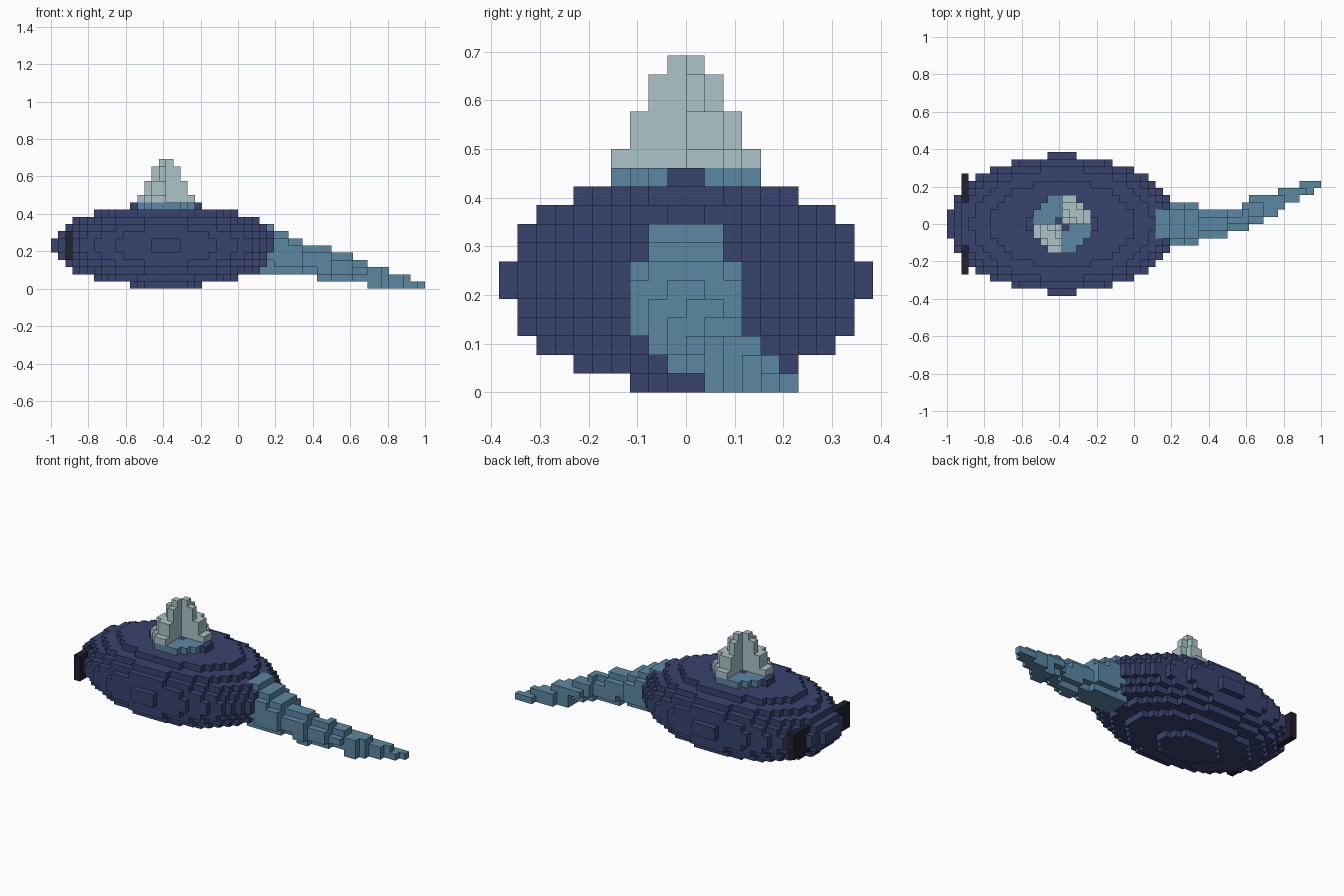
import bpy, bmesh
from math import floor

cube = bpy.data.objects.get("Cube")
if cube:
    bpy.data.objects.remove(cube)

U = 2 / 52              # block size
X0 = 16                 # body centre, in blocks from the nose
parts = {}              # (x, y, z) block -> part name


def linear(c):
    c /= 255
    return c / 12.92 if c <= 0.04045 else ((c + 0.055) / 1.055) ** 2.4


def material(name, rgb):
    m = bpy.data.materials.new(name)
    m.use_nodes = True
    col = [linear(c) for c in rgb] + [1]
    m.diffuse_color = col
    bsdf = m.node_tree.nodes["Principled BSDF"]
    bsdf.inputs["Base Color"].default_value = col
    bsdf.inputs["Roughness"].default_value = 0.8
    return m


def fill(part, x, y, z, inside=lambda a, b, c: True):
    """Fill the blocks of a box whose centres pass the test."""
    for i in range(*x):
        for j in range(*y):
            for k in range(*z):
                if inside(i + 0.5, j + 0.5, k + 0.5):
                    parts[i, j, k] = part


def fill_oval(part, x, y, z):
    """Fill a length along x with an oval cross-section."""
    cy, cz = (y[0] + y[1]) / 2, (z[0] + z[1]) / 2
    ry, rz = (y[1] - y[0]) / 2, (z[1] - z[0]) / 2
    fill(part, x, y, z,
         lambda a, b, c: ((b - cy) / ry) ** 2 + ((c - cz) / rz) ** 2 <= 1)


# Body: a stepped ellipsoid
fill("body", (0, 32), (-10, 10), (0, 12),
     lambda a, b, c: ((a - X0) / 15.8) ** 2 + (b / 9.62) ** 2 + ((c - 6) / 5.8) ** 2 <= 1)

# Tail: shrinking oval sections that sink and curl to one side
for section in [
    ((29, 31), (-3, 3), (2, 9)),
    ((31, 33), (-3, 3), (2, 8)),
    ((33, 35), (-3, 3), (2, 7)),
    ((35, 37), (-2, 2), (2, 6)),
    ((37, 39), (-2, 2), (1, 6)),
    ((39, 41), (-1, 2), (1, 5)),
    ((41, 42), (-1, 3), (1, 5)),
    ((42, 44), (0, 4), (1, 4)),
    ((44, 46), (1, 4), (0, 3)),
    ((46, 47), (2, 5), (0, 2)),
    ((46, 47), (2, 4), (2, 3)),
    ((47, 49), (3, 5), (0, 2)),
    ((49, 51), (4, 6), (0, 1)),
    ((49, 50), (4, 5), (1, 2)),
    ((51, 52), (5, 6), (0, 1)),
]:
    fill_oval("tail", *section)

# Eyes: upright plates on both sides of the nose
for side, y in (("left", (3, 7)), ("right", (-7, -3))):
    fill(side + "_eye", (2, 3), y, (4, 8))

# Blowhole: a ring set into the top of the body
fill("blowhole_ring", (X0 - 4, X0 + 4), (-4, 4), (11, 12),
     lambda a, b, c: 1 < (a - X0) ** 2 + b * b < 16)

# Spout: a stepped cone made of two opposite quarters
for r, z in ((4, (12, 13)), (3, (13, 15)), (2, (15, 17)), (1, (17, 18))):
    fill("spout", (X0 - r, X0 + r), (-r, r), z,
         lambda a, b, c: (a - X0) * b > 0 and (a - X0) ** 2 + b * b < r * r + 0.1)

navy = material("navy", (57, 67, 111))
teal = material("teal", (91, 136, 163))
foam = material("pale_foam", (172, 195, 199))
black = material("near_black", (34, 33, 46))
colours = {"body": navy, "tail": teal, "blowhole_ring": teal, "spout": foam,
           "left_eye": black, "right_eye": black}


def build(name, mat):
    """Make one mesh from the exposed block faces of a part."""
    bm = bmesh.new()
    verts = {}

    def vert(p):
        if p not in verts:
            verts[p] = bm.verts.new((p[0] * U - 1, p[1] * U, p[2] * U))
        return verts[p]

    for cell in [c for c, part in parts.items() if part == name]:
        for axis in range(3):
            u, v = (axis + 1) % 3, (axis + 2) % 3
            for step in (0, 1):
                neighbour = list(cell)
                neighbour[axis] += 2 * step - 1
                if tuple(neighbour) in parts:
                    continue
                ring = []
                for du, dv in ((0, 0), (1, 0), (1, 1), (0, 1)):
                    p = list(cell)
                    p[axis] += step
                    p[u] += du
                    p[v] += dv
                    ring.append(vert(tuple(p)))
                bm.faces.new(ring if step else ring[::-1])
    mesh = bpy.data.meshes.new(name)
    bm.to_mesh(mesh)
    bm.free()
    mesh.materials.append(mat)
    bpy.context.collection.objects.link(bpy.data.objects.new(name, mesh))


for part_name, part_material in colours.items():
    build(part_name, part_material)
